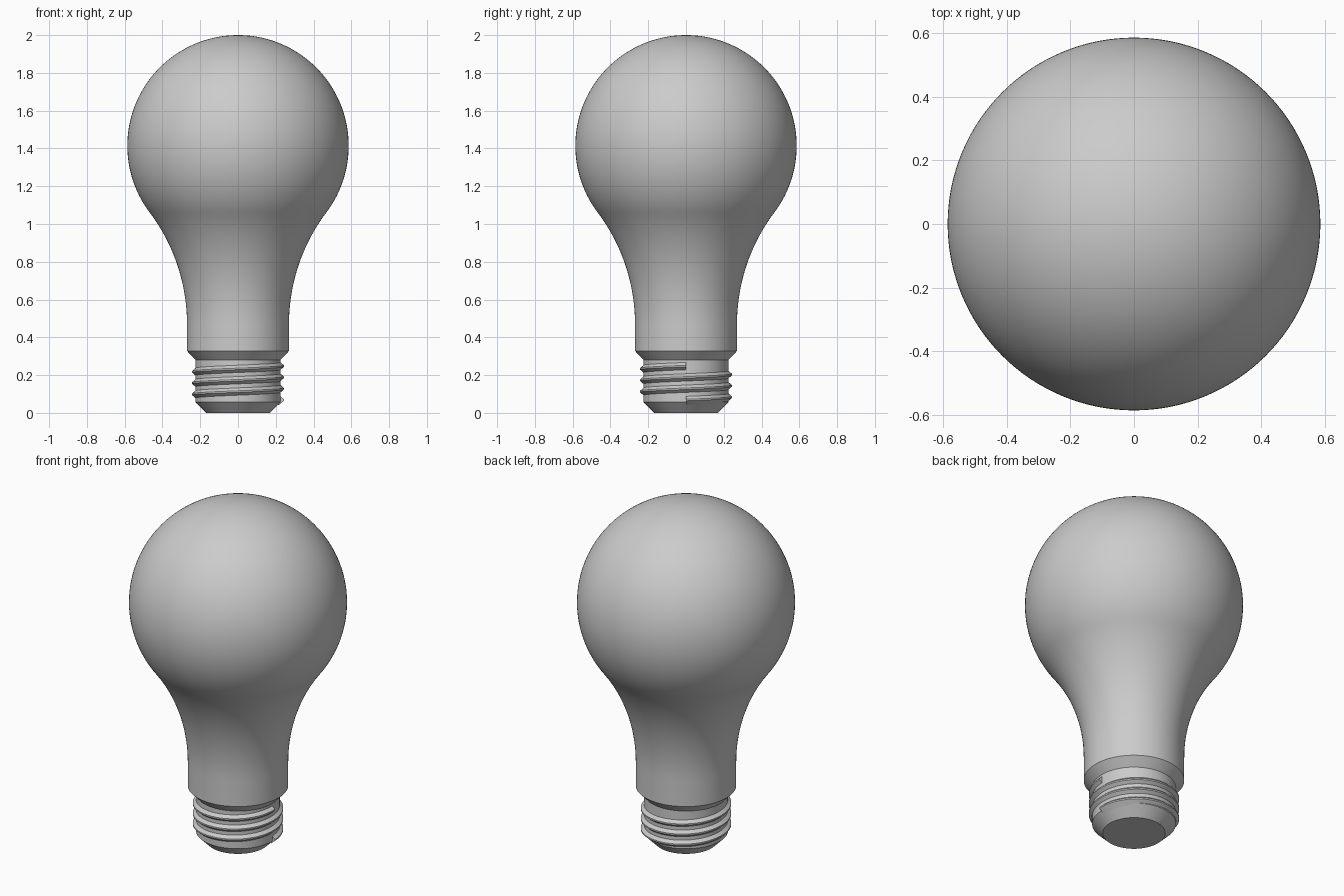
import bpy, bmesh
from math import sin, cos, pi, sqrt, asin, radians

if "Cube" in bpy.data.objects:
    bpy.data.objects.remove(bpy.data.objects["Cube"], do_unlink=True)

grey = bpy.data.materials.new("plain grey")
grey.use_nodes = True
colour = (0.6, 0.6, 0.6, 1)
grey.diffuse_color = colour
grey.node_tree.nodes["Principled BSDF"].inputs["Base Color"].default_value = colour


def finish(name, bm):
    """Turn a bmesh into a smooth-shaded object with crisp edges."""
    bmesh.ops.remove_doubles(bm, verts=bm.verts, dist=1e-5)
    bmesh.ops.recalc_face_normals(bm, faces=bm.faces)
    mesh = bpy.data.meshes.new(name)
    bm.to_mesh(mesh)
    bm.free()
    mesh.materials.append(grey)
    obj = bpy.data.objects.new(name, mesh)
    bpy.context.collection.objects.link(obj)
    bpy.ops.object.select_all(action='DESELECT')
    obj.select_set(True)
    bpy.context.view_layer.objects.active = obj
    bpy.ops.object.shade_smooth_by_angle(angle=radians(28))
    return obj


def lathe(name, profile, steps=128):
    """Spin a (radius, height) profile around the z axis."""
    bm = bmesh.new()
    verts = [bm.verts.new((r, 0, z)) for r, z in profile]
    edges = [bm.edges.new(pair) for pair in zip(verts, verts[1:])]
    bmesh.ops.spin(bm, geom=verts + edges, cent=(0, 0, 0), axis=(0, 0, 1),
                   angle=2 * pi, steps=steps, use_merge=True)
    return finish(name, bm)


# Glass bulb: collar, flared neck arc, tangent globe arc
globe_r, globe_z = 0.586, 1.414
neck_r, neck_z = 0.27, 0.47
rise = globe_z - neck_z
flare_r = (neck_r**2 + rise**2 - globe_r**2) / (2 * (globe_r - neck_r))
tangent = asin(rise / (flare_r + globe_r))

profile = [(0.225, 0.28), (neck_r, 0.328)]
for i in range(25):
    a = tangent * i / 24
    profile.append((neck_r + flare_r * (1 - cos(a)), neck_z + flare_r * sin(a)))
for i in range(1, 65):
    a = -tangent + (tangent + pi / 2) * i / 64
    profile.append((max(globe_r * cos(a), 0), globe_z + globe_r * sin(a)))
lathe("glass_bulb", profile)

# Screw base: tapered foot and core cylinder
core_r = 0.225
lathe("screw_base", [(0, 0), (0.168, 0), (core_r, 0.057), (core_r, 0.29), (0, 0.29)])

# Screw thread: helical ridge with a blunt triangular section
turns, pitch, start_z, per_turn = 3, 0.06, 0.068, 96
section = [(core_r - 0.01, -0.028), (0.243, -0.004), (0.243, 0.004), (core_r - 0.01, 0.028)]
bm = bmesh.new()
rings = []
for i in range(turns * per_turn + 1):
    t = i / per_turn
    a = 2 * pi * t
    rings.append([bm.verts.new((r * cos(a), r * sin(a), start_z + pitch * t + dz))
                  for r, dz in section])
n = len(section)
for lower, upper in zip(rings, rings[1:]):
    for k in range(n):
        j = (k + 1) % n
        bm.faces.new((lower[k], lower[j], upper[j], upper[k]))
bm.faces.new(rings[0])
bm.faces.new(rings[-1])
finish("screw_thread", bm)
